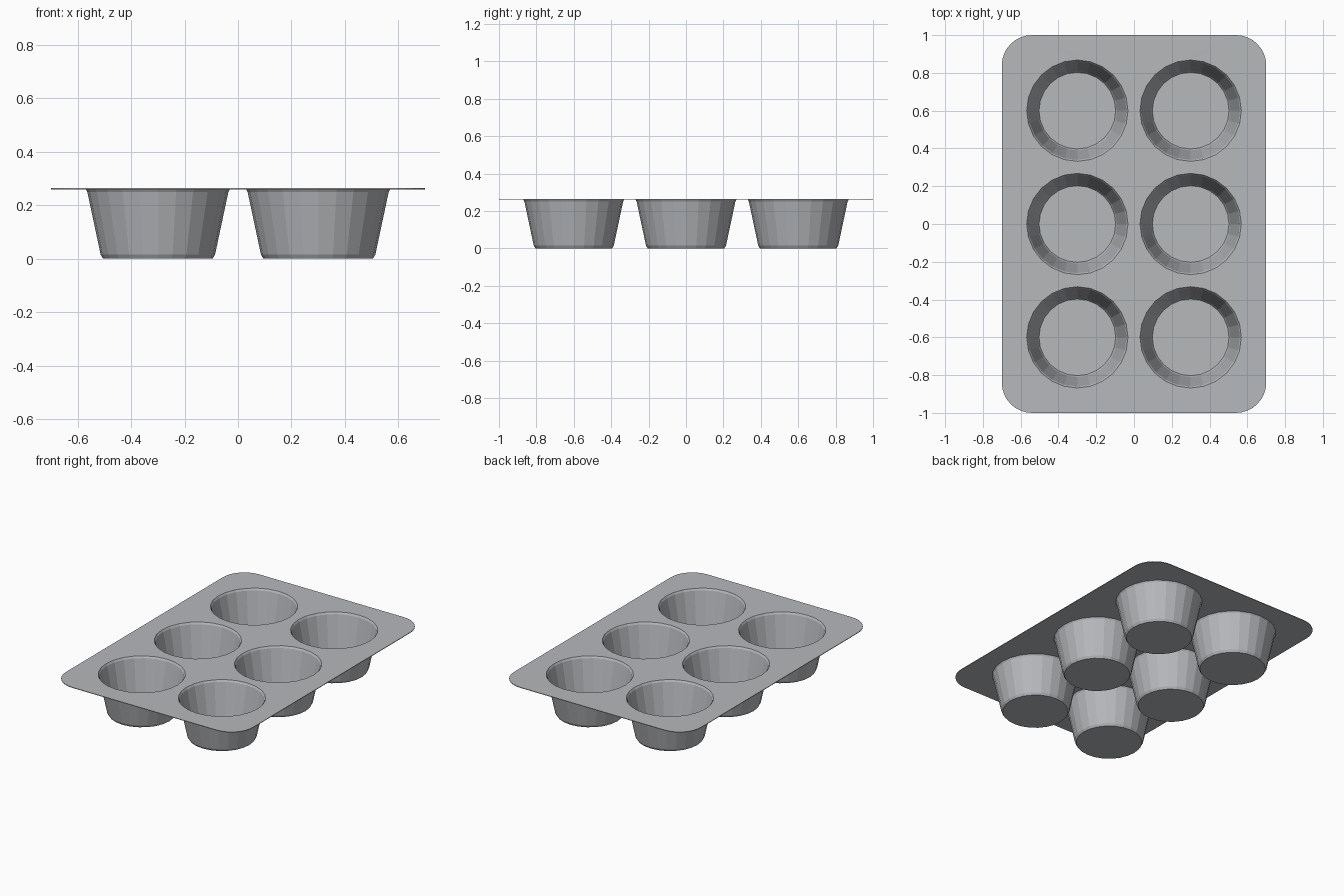
import bpy, bmesh
from math import cos, sin, pi

cube = bpy.data.objects.get("Cube")
if cube:
    bpy.data.objects.remove(cube, do_unlink=True)

HEIGHT = 0.26
HALF_X, HALF_Y, CORNER = 0.7, 1.0, 0.16
SIDES = 24
# Cup wall, rim to floor: (radius, height)
CUP = [(0.27, HEIGHT), (0.264, 0.25), (0.214, 0.015), (0.205, 0.0)]

steel = bpy.data.materials.new("brushed_steel")
color = (0.47, 0.48, 0.50, 1)
steel.use_nodes = True
steel.diffuse_color = color
steel.node_tree.nodes["Principled BSDF"].inputs["Base Color"].default_value = color

bm = bmesh.new()


def add_ring(points):
    return [bm.verts.new(p) for p in points]


def close_edges(ring):
    return [bm.edges.new((a, b)) for a, b in zip(ring, ring[1:] + ring[:1])]


def circle(cx, cy, radius, z):
    angles = [2 * pi * i / SIDES for i in range(SIDES)]
    return [(cx + radius * cos(a), cy + radius * sin(a), z) for a in angles]


# Rounded outline of the tray
outline = []
for quarter, (sx, sy) in enumerate([(1, 1), (-1, 1), (-1, -1), (1, -1)]):
    for step in range(9):
        a = (quarter + step / 8) * pi / 2
        outline.append((sx * (HALF_X - CORNER) + CORNER * cos(a),
                        sy * (HALF_Y - CORNER) + CORNER * sin(a), HEIGHT))
edges = close_edges(add_ring(outline))

# Cup openings
cups = []
for cx in (-0.3, 0.3):
    for cy in (-0.6, 0, 0.6):
        rim = add_ring(circle(cx, cy, *CUP[0]))
        edges += close_edges(rim)
        cups.append((cx, cy, rim))

# Flat sheet with the openings left empty
bmesh.ops.triangle_fill(bm, edges=edges, use_beauty=True, normal=(0, 0, 1))

# Tapered walls and floors
for cx, cy, upper in cups:
    for radius, z in CUP[1:]:
        lower = add_ring(circle(cx, cy, radius, z))
        for i in range(SIDES):
            j = (i + 1) % SIDES
            bm.faces.new((upper[i], upper[j], lower[j], lower[i]))
        upper = lower
    bm.faces.new(upper)

# Make the normals agree, facing up and into the cups
bmesh.ops.recalc_face_normals(bm, faces=bm.faces[:])
if max(bm.faces, key=lambda f: f.calc_center_median().z).normal.z < 0:
    bmesh.ops.reverse_faces(bm, faces=bm.faces[:])

mesh = bpy.data.meshes.new("muffin_tray")
bm.to_mesh(mesh)
bm.free()
mesh.materials.append(steel)
tray = bpy.data.objects.new("muffin_tray", mesh)
bpy.context.collection.objects.link(tray)

# Thin sheet metal, thickened inward and upward
shell = tray.modifiers.new("sheet_thickness", 'SOLIDIFY')
shell.thickness = 0.004
shell.offset = 1
